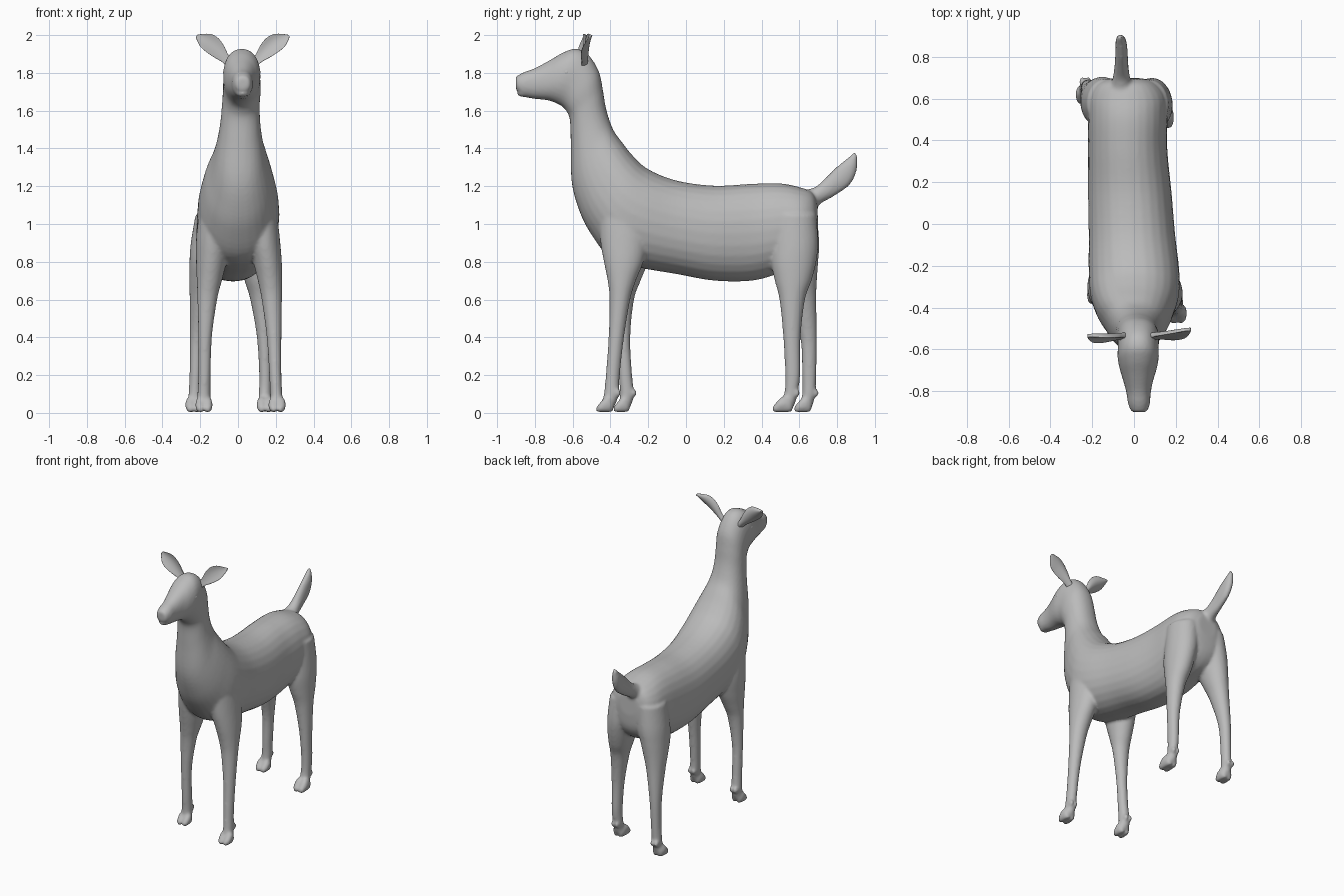
import bpy, bmesh, math
from mathutils import Vector

SIDES = 28
coat = bpy.data.materials.new("grey_coat")
coat.diffuse_color = (0.5, 0.5, 0.5, 1)


def spline(rows, steps=5):
    """Catmull-Rom interpolation of parameter rows."""
    out = []
    for i in range(len(rows) - 1):
        p = [rows[max(0, min(len(rows) - 1, i + k))] for k in (-1, 0, 1, 2)]
        for s in range(steps):
            t = s / steps
            out.append([0.5 * (2 * b + (c - a) * t + (2 * a - 5 * b + 4 * c - d) * t * t
                               + (3 * b - a - 3 * c + d) * t ** 3) for a, b, c, d in zip(*p)])
    return out + [list(rows[-1])]


def loft(bm, rings, power=2.0, cup=Vector()):
    """Skin closed rings given as (centre, half axis u, half axis v)."""
    loops = []
    for c, u, v in rings:
        loop = []
        for k in range(SIDES):
            a = 2 * math.pi * k / SIDES
            ca, sa = math.cos(a), math.sin(a)
            ca = math.copysign(abs(ca) ** (2 / power), ca)
            sa = math.copysign(abs(sa) ** (2 / power), sa)
            loop.append(bm.verts.new(c + u * ca + v * sa + cup * (u.length * ca * ca)))
        loops.append(loop)
    for a, b in zip(loops, loops[1:]):
        for k in range(SIDES):
            n = (k + 1) % SIDES
            bm.faces.new((a[k], a[n], b[n], b[k]))
    bm.faces.new(loops[0][::-1])
    bm.faces.new(loops[-1])


def spine(bm, rows, power=2.0):
    """Rows: top y, top z, bottom y, bottom z, centre x, half width."""
    loft(bm, [(Vector((x, (ty + by) / 2, (tz + bz) / 2)), Vector((w, 0, 0)),
               Vector((0, (ty - by) / 2, (tz - bz) / 2)))
              for ty, tz, by, bz, x, w in spline(rows)], power)


def leg(bm, rows):
    """Rows: z, y front, y back, x low, x high."""
    loft(bm, [(Vector(((xa + xb) / 2, (ya + yb) / 2, z)), Vector(((xb - xa) / 2, 0, 0)),
               Vector((0, (yb - ya) / 2, 0))) for z, ya, yb, xa, xb in spline(rows)])


def ball(bm, centre, size):
    made = bmesh.ops.create_uvsphere(bm, u_segments=20, v_segments=12, radius=1)["verts"]
    for v in made:
        v.co = Vector(centre) + Vector([a * b for a, b in zip(v.co, size)])


def finish(bm, name, voxel=0, smooth=0):
    bmesh.ops.recalc_face_normals(bm, faces=bm.faces)
    mesh = bpy.data.meshes.new(name)
    bm.to_mesh(mesh)
    bm.free()
    mesh.materials.append(coat)
    mesh.shade_smooth()
    ob = bpy.data.objects.new(name, mesh)
    bpy.context.collection.objects.link(ob)
    if voxel:
        m = ob.modifiers.new("fuse", 'REMESH')
        m.mode, m.voxel_size, m.use_smooth_shade = 'VOXEL', voxel, True
        m = ob.modifiers.new("soften", 'SMOOTH')
        m.factor, m.iterations = 0.5, smooth
    return ob


# torso, neck and head in one sweep from rump to nose
body = bmesh.new()
spine(body, [
    (.695, 1.12, .70, .97, -.035, .07), (.665, 1.17, .685, .86, -.035, .14),
    (.60, 1.195, .62, .78, -.03, .185), (.50, 1.215, .50, .74, -.03, .19),
    (.35, 1.213, .35, .70, -.03, .19), (.15, 1.203, .15, .70, -.02, .20),
    (-.05, 1.23, -.05, .735, -.01, .207), (-.2, 1.29, -.25, .77, 0, .217),
    (-.28, 1.36, -.40, .82, .003, .212), (-.34, 1.435, -.505, .95, .005, .185),
    (-.38, 1.49, -.565, 1.07, .01, .155), (-.405, 1.55, -.605, 1.22, .01, .127),
    (-.425, 1.62, -.61, 1.42, .012, .107), (-.44, 1.71, -.615, 1.55, .015, .10),
    (-.462, 1.81, -.635, 1.6, .02, .10), (-.52, 1.90, -.66, 1.625, .02, .098),
    (-.585, 1.928, -.70, 1.645, .02, .098), (-.65, 1.908, -.735, 1.655, .02, .088),
    (-.72, 1.868, -.775, 1.66, .02, .072), (-.80, 1.825, -.82, 1.665, .022, .058),
    (-.86, 1.803, -.865, 1.678, .024, .052), (-.902, 1.78, -.9, 1.71, .025, .036)], 2.2)

# tail
spine(body, [
    (.64, 1.18, .66, 1.04, -.06, .06), (.69, 1.2, .71, 1.105, -.06, .042),
    (.74, 1.245, .78, 1.145, -.06, .033), (.80, 1.305, .865, 1.205, -.06, .029),
    (.85, 1.345, .903, 1.28, -.063, .025), (.89, 1.383, .908, 1.36, -.066, .012)])

# front legs
leg(body, [
    (1.08, -.46, -.20, .06, .205), (.92, -.455, -.2, .05, .222), (.80, -.435, -.225, .08, .232),
    (.70, -.415, -.265, .105, .234), (.6, -.405, -.295, .125, .233), (.4, -.41, -.328, .152, .23),
    (.2, -.425, -.35, .165, .23), (.1, -.435, -.355, .17, .235), (.04, -.45, -.375, .175, .235)])
leg(body, [
    (1.08, -.44, -.18, -.205, -.05), (.92, -.43, -.17, -.222, -.04), (.80, -.41, -.2, -.222, -.06),
    (.70, -.39, -.24, -.218, -.085), (.6, -.375, -.275, -.215, -.11), (.4, -.365, -.295, -.21, -.138),
    (.2, -.355, -.285, -.21, -.144), (.1, -.35, -.275, -.215, -.145), (.04, -.355, -.29, -.215, -.145)])
# hind legs
leg(body, [
    (1.05, .45, .69, -.02, .165), (.9, .45, .70, -.01, .18), (.8, .45, .69, .01, .185),
    (.7, .47, .665, .035, .185), (.6, .495, .63, .065, .183), (.4, .515, .607, .1, .18),
    (.2, .525, .605, .112, .178), (.1, .52, .59, .11, .175), (.04, .50, .575, .11, .178)])
leg(body, [
    (1.05, .46, .695, -.225, -.04), (.9, .46, .705, -.25, -.05), (.8, .47, .70, -.257, -.08),
    (.7, .51, .693, -.258, -.11), (.6, .55, .69, -.256, -.14), (.4, .605, .693, -.255, -.178),
    (.2, .615, .69, -.257, -.192), (.1, .615, .685, -.262, -.195), (.04, .60, .67, -.265, -.2)])

# cloven hooves and dewclaws: centre x, toe y, heel y
for x, toe, heel in ((.207, -.475, -.35), (-.18, -.385, -.265), (.145, .457, .598), (-.233, .572, .698)):
    for s in (-1, 1):
        spine(body, [(heel - .03, .06, heel - .035, .01, x + s * .016, .012),
                     (heel - .055, .085, heel - .05, .003, x + s * .018, .024),
                     (toe + .05, .085, toe + .04, .003, x + s * .02, .026),
                     (toe + .02, .055, toe + .015, .003, x + s * .02, .022),
                     (toe, .03, toe, .008, x + s * .018, .011)])
        ball(body, (x + s * .016, heel - .014, .105), (.014, .02, .022))
# lips
ball(body, (.024, -.86, 1.69), (.036, .035, .018))
finish(body, "body", .0095, 6)

# ears: cupped leaves, mirrored in x about the head with slightly different reach
for name, s, bx, reach, dy in (("left_ear", -1, -.05, .17, .0), ("right_ear", 1, .09, .18, .03)):
    ear = bmesh.new()
    rings = []
    for t, w in ((-.1, .02), (.1, .026), (.3, .042), (.5, .05), (.7, .046), (.88, .026), (1, .006)):
        c = Vector((bx + s * reach * t, -.535 + dy * t, 1.855 + .142 * t + .02 * math.sin(math.pi * t)))
        thick = .009 + .014 * max(0, .4 - t)
        rings.append([*c, w, thick])
    loft(ear, [(Vector((x, y, z)), Vector((s * -.62 * w, .25 * w, .74 * w)), Vector((0, th, 0)))
               for x, y, z, w, th in spline(rings)], cup=Vector((0, -.45, 0)))
    finish(ear, name)

# eyes with lids
for name, s in (("left_eye", -1), ("right_eye", 1)):
    eye = bmesh.new()
    x = .02 + s * .083
    ball(eye, (x, -.632, 1.803), (.016, .018, .018))
    ball(eye, (x - s * .004, -.630, 1.818), (.016, .028, .012))
    ball(eye, (x - s * .004, -.630, 1.787), (.014, .024, .009))
    finish(eye, name)
